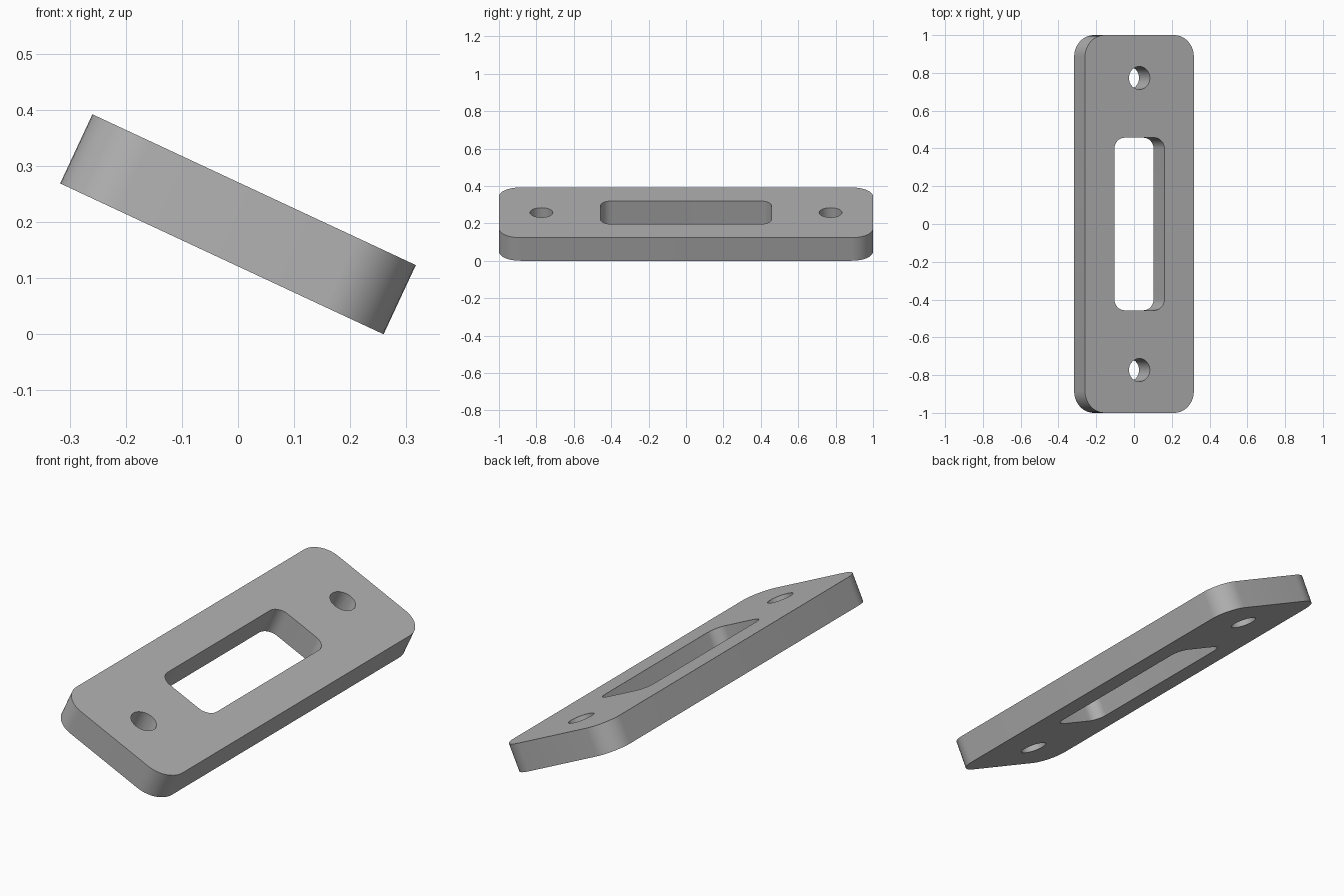
import bpy, bmesh
from math import sin, cos, pi, radians

cube = bpy.data.objects.get("Cube")
if cube:
    bpy.data.objects.remove(cube, do_unlink=True)

WIDTH, LENGTH, THICK, TILT = 0.636, 2.0, 0.136, radians(25)


def rounded_rect(w, l, r, cy=0.0, seg=10):
    """Outline of a rectangle with round corners, centred on (0, cy)."""
    pts = []
    for k, (sx, sy) in enumerate([(1, 1), (-1, 1), (-1, -1), (1, -1)]):
        for i in range(seg + 1):
            a = (k + i / seg) * pi / 2
            pts.append((sx * (w / 2 - r) + r * cos(a),
                        cy + sy * (l / 2 - r) + r * sin(a)))
    return pts


def circle(r, cy, seg=32):
    return [(r * cos(2 * pi * i / seg), cy + r * sin(2 * pi * i / seg))
            for i in range(seg)]


# Plate outline, latch opening and two screw holes as one filled profile
curve = bpy.data.curves.new("plate_profile", "CURVE")
curve.dimensions = "2D"
curve.fill_mode = "BOTH"
curve.extrude = THICK / 2
for outline in (rounded_rect(WIDTH, LENGTH, 0.115),
                rounded_rect(0.293, 0.914, 0.06),
                circle(0.061, 0.773), circle(0.061, -0.773)):
    spline = curve.splines.new("POLY")
    spline.points.add(len(outline) - 1)
    for p, (x, y) in zip(spline.points, outline):
        p.co = (x, y, 0, 1)
    spline.use_cyclic_u = True

plate = bpy.data.objects.new("strike_plate", curve)
bpy.context.collection.objects.link(plate)
bpy.ops.object.select_all(action="DESELECT")
plate.select_set(True)
bpy.context.view_layer.objects.active = plate
bpy.ops.object.convert(target="MESH")
plate = bpy.context.object

# Weld caps to walls
bm = bmesh.new()
bm.from_mesh(plate.data)
bmesh.ops.remove_doubles(bm, verts=bm.verts, dist=0.0001)
bmesh.ops.recalc_face_normals(bm, faces=bm.faces)
bm.to_mesh(plate.data)
bm.free()
bpy.ops.object.shade_smooth_by_angle(angle=radians(30))

# Tilt the plate so its lower edge rests on the ground
plate.rotation_euler = (0, TILT, 0)
plate.location.z = (WIDTH * sin(TILT) + THICK * cos(TILT)) / 2

# Plain grey metal
grey = bpy.data.materials.new("grey_metal")
grey.use_nodes = True
colour = (0.45, 0.45, 0.45, 1)
grey.diffuse_color = colour
grey.node_tree.nodes["Principled BSDF"].inputs["Base Color"].default_value = colour
plate.data.materials.clear()
plate.data.materials.append(grey)
